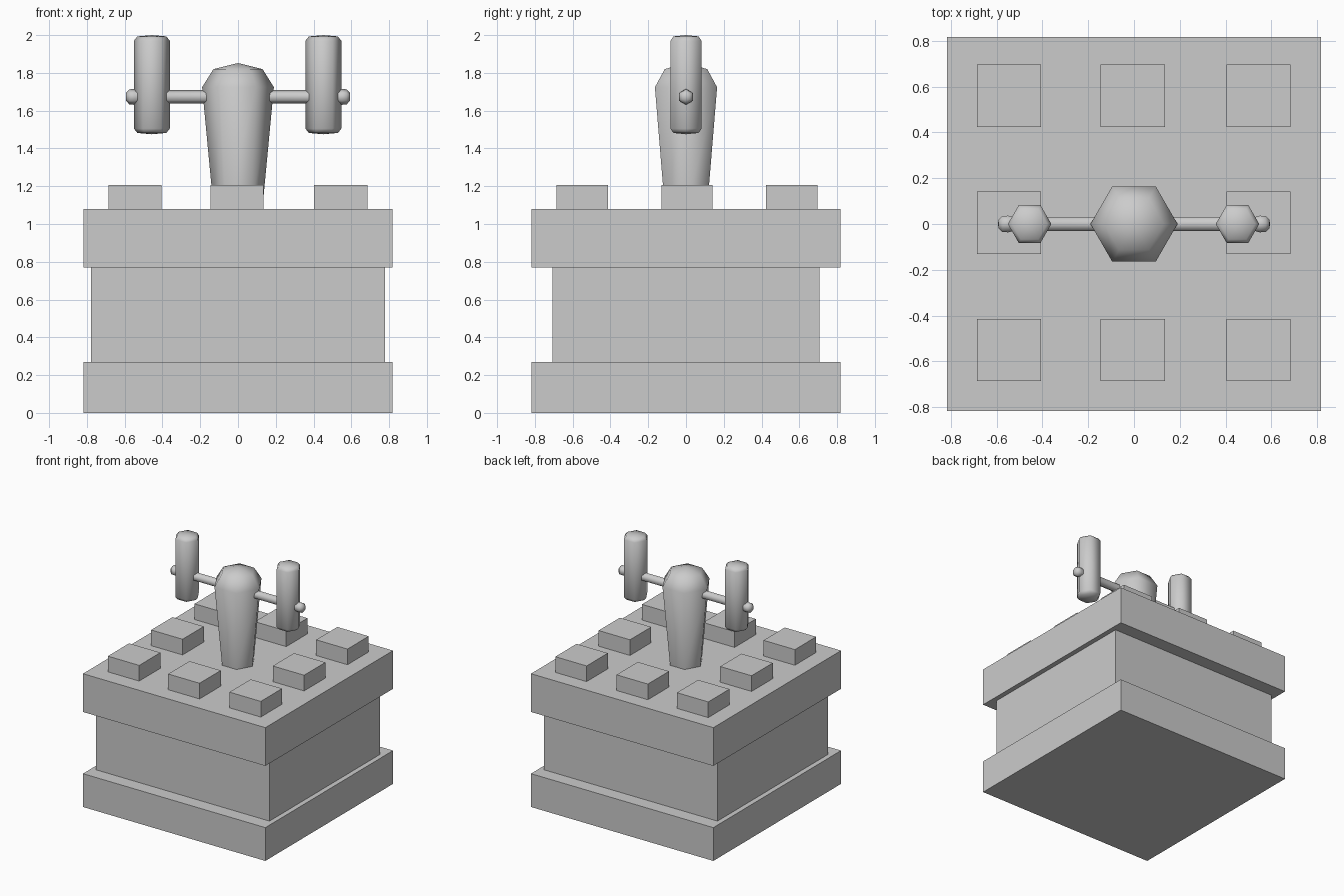
import bpy, bmesh
from math import cos, sin, pi, radians
from mathutils import Matrix

if "Cube" in bpy.data.objects:
    bpy.data.objects.remove(bpy.data.objects["Cube"])


def finish(name, bm):
    bmesh.ops.recalc_face_normals(bm, faces=bm.faces[:])
    me = bpy.data.meshes.new(name)
    bm.to_mesh(me)
    bm.free()
    ob = bpy.data.objects.new(name, me)
    bpy.context.collection.objects.link(ob)
    return ob


def box(name, x, y, z0, z1, sx, sy):
    bm = bmesh.new()
    m = Matrix.Translation((x, y, (z0 + z1) / 2)) @ Matrix.Diagonal((sx, sy, z1 - z0, 1))
    bmesh.ops.create_cube(bm, size=1, matrix=m)
    return finish(name, bm)


def hex_lathe(name, profile, matrix):
    """Six-sided turned solid from (radius, height) points; zero radius makes a tip."""
    bm = bmesh.new()
    rings = []
    for r, z in profile:
        n = 6 if r > 0 else 1
        rings.append([bm.verts.new((r * cos(i * pi / 3), r * sin(i * pi / 3), z)) for i in range(n)])
    for a, b in zip(rings, rings[1:]):
        for i in range(6):
            j = (i + 1) % 6
            quad = [a[i % len(a)], a[j % len(a)], b[j % len(b)], b[i % len(b)]]
            bm.faces.new(list(dict.fromkeys(quad)))
    if len(rings[0]) == 6:
        bm.faces.new(rings[0])
    bm.transform(matrix)
    ob = finish(name, bm)
    ob.data.shade_smooth()
    ob.data.set_sharp_from_angle(angle=radians(65))
    return ob


# Stacked square base
box("base_plate", 0, 0, 0, 0.27, 1.635, 1.635)
box("base_core", 0, 0, 0.27, 0.77, 1.555, 1.415)
box("top_plate", 0, 0, 0.77, 1.08, 1.635, 1.635)

# Eight raised pads around the post
for i, x in enumerate((-0.546, -0.005, 0.544)):
    for j, y in enumerate((-0.55, 0.005, 0.56)):
        if (i, j) != (1, 1):
            box(f"pad_{i}_{j}", x, y, 1.08, 1.207, 0.281, 0.272)

# Tapered post with domed head
hex_lathe("post", [(0.129, 1.08), (0.19, 1.724), (0.13, 1.82), (0, 1.852)], Matrix())

# Crossbar with knobbed ends
half = [(0.036, 0.1), (0.036, 0.53), (0.042, 0.55), (0.04, 0.575), (0.022, 0.592), (0, 0.594)]
bar = [(r, -h) for r, h in reversed(half)] + half
hex_lathe("crossbar", bar, Matrix.Translation((0, 0, 1.673)) @ Matrix.Rotation(pi / 2, 4, 'Y'))

# Upright handles with softened ends
grip = [(0, 1.475), (0.077, 1.482), (0.095, 1.505), (0.095, 1.97), (0.077, 1.993), (0, 2.0)]
for side, x in (("left", -0.456), ("right", 0.452)):
    hex_lathe(f"{side}_handle", grip, Matrix.Translation((x, 0, 0)))
